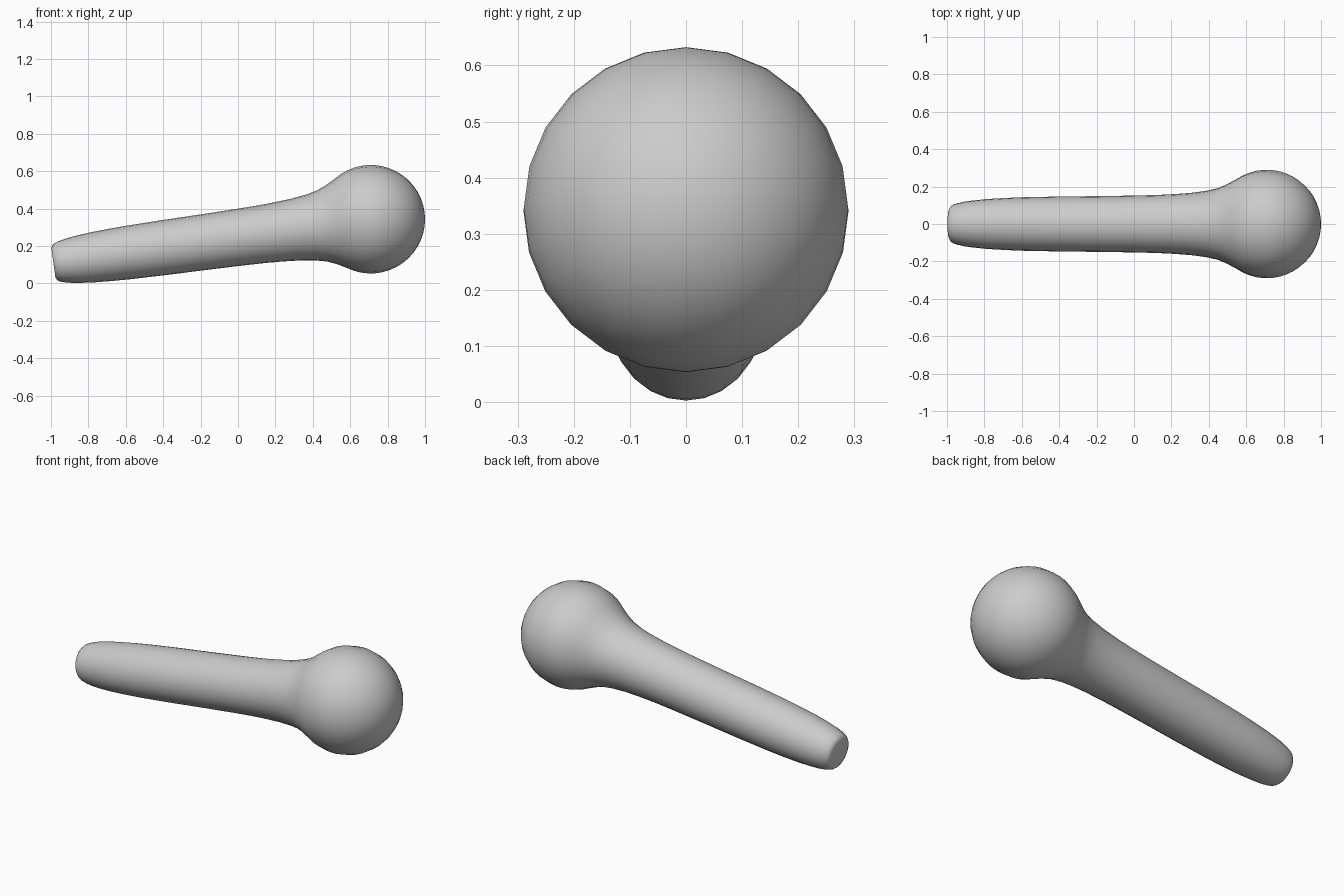
import bpy, bmesh
from math import sin, cos, pi, atan2, asin
from mathutils import Matrix, Vector

if "Cube" in bpy.data.objects:
    bpy.data.objects.remove(bpy.data.objects["Cube"])

SIDES = 24
START = Vector((-0.987, 0, 0.11))     # centre of the flat handle end
BALL = Vector((0.71, 0, 0.343))       # centre of the ball
R = 0.29
axis = BALL - START
length = axis.length

# Handle profile: distance along the axis, radius
profile = [(0, 0.078), (0.006, 0.092), (0.018, 0.102), (0.04, 0.110), (0.08, 0.119),
           (0.13, 0.126), (0.2, 0.133), (0.3, 0.139), (0.4, 0.143), (0.6, 0.147),
           (0.8, 0.149), (1.0, 0.152), (1.12, 0.155), (1.22, 0.160), (1.31, 0.167),
           (1.39, 0.178), (1.45, 0.192), (1.50, 0.213)]

# Ball profile, continuing from the flared neck to the far pole
a0 = pi - asin(0.241 / R)
STEPS = 16
for i in range(STEPS):
    a = a0 * (1 - i / STEPS)
    profile.append((length + R * cos(a), R * sin(a)))

# Revolve the profile around the tilted axis
bm = bmesh.new()
rings = [[bm.verts.new((t, r * sin(2 * pi * k / SIDES), r * cos(2 * pi * k / SIDES)))
          for k in range(SIDES)] for t, r in profile]
for a, b in zip(rings, rings[1:]):
    for k in range(SIDES):
        n = (k + 1) % SIDES
        bm.faces.new((a[k], a[n], b[n], b[k]))
bm.faces.new(rings[0])
tip = bm.verts.new((length + R, 0, 0))
for k in range(SIDES):
    bm.faces.new((rings[-1][k], rings[-1][(k + 1) % SIDES], tip))
bmesh.ops.recalc_face_normals(bm, faces=bm.faces[:])
tilt = Matrix.Rotation(-atan2(axis.z, axis.x), 4, 'Y')
bm.transform(Matrix.Translation(START) @ tilt)

mesh = bpy.data.meshes.new("ball_ended_handle")
bm.to_mesh(mesh)
bm.free()
obj = bpy.data.objects.new("ball_ended_handle", mesh)
bpy.context.collection.objects.link(obj)
bpy.context.view_layer.objects.active = obj
obj.select_set(True)
bpy.ops.object.shade_smooth_by_angle(angle=pi / 6)
